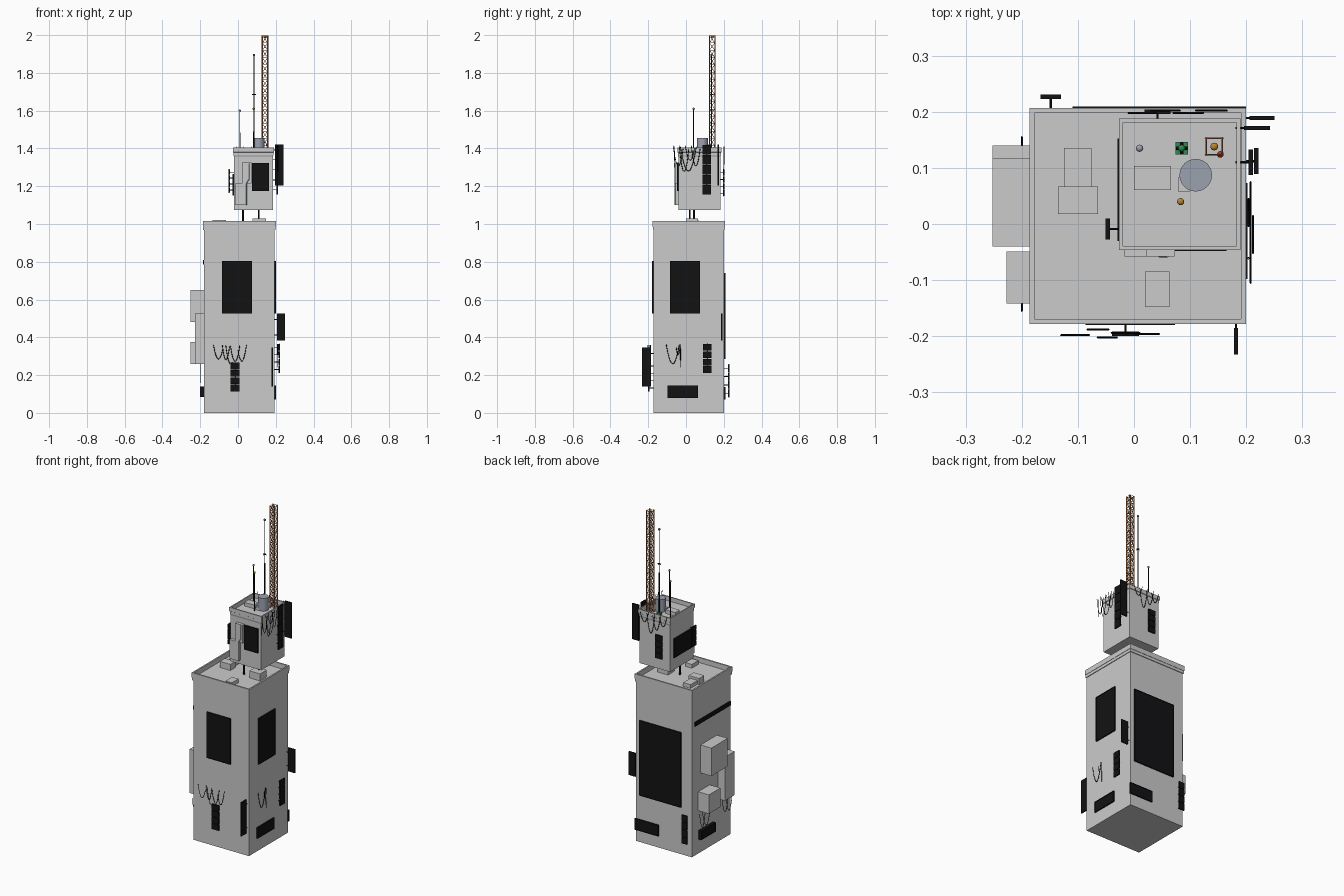
import bpy, bmesh, math
from mathutils import Vector, Matrix

if "Cube" in bpy.data.objects:
    bpy.data.objects.remove(bpy.data.objects["Cube"])


def material(name, rgb):
    m = bpy.data.materials.new(name)
    m.diffuse_color = (*rgb, 1)
    m.use_nodes = True
    m.node_tree.nodes["Principled BSDF"].inputs["Base Color"].default_value = m.diffuse_color
    return m


BLACK = material("black", (0.006, 0.006, 0.007))
RUST = material("rust", (0.4, 0.15, 0.06))
STEEL = material("steel_blue", (0.33, 0.36, 0.43))
GREEN = material("green", (0.03, 0.25, 0.08))
ORANGE = material("orange", (0.5, 0.25, 0.03))
RED = material("red", (0.4, 0.03, 0.02))
TEAL = material("teal", (0.35, 0.5, 0.48))


def finish(name, bm, mat=None):
    bmesh.ops.recalc_face_normals(bm, faces=bm.faces)
    me = bpy.data.meshes.new(name)
    bm.to_mesh(me)
    bm.free()
    ob = bpy.data.objects.new(name, me)
    bpy.context.collection.objects.link(ob)
    if mat:
        me.materials.append(mat)
    return ob


def add_box(bm, x0, x1, y0, y1, z0, z1):
    m = Matrix.Translation(((x0 + x1) / 2, (y0 + y1) / 2, (z0 + z1) / 2)) @ \
        Matrix.Diagonal((abs(x1 - x0), abs(y1 - y0), abs(z1 - z0), 1))
    bmesh.ops.create_cube(bm, size=1, matrix=m)


def box(name, *dims, mat=None):
    bm = bmesh.new()
    add_box(bm, *dims)
    return finish(name, bm, mat)


def add_bar(bm, p, q, r, sides=4):
    p, q = Vector(p), Vector(q)
    d = q - p
    m = Matrix.Translation((p + q) / 2) @ d.to_track_quat('Z', 'Y').to_matrix().to_4x4()
    bmesh.ops.create_cone(bm, cap_ends=True, segments=sides, radius1=r, radius2=r,
                          depth=d.length, matrix=m)


def bars(name, segs, r, mat=None, sides=4):
    bm = bmesh.new()
    for p, q in segs:
        add_bar(bm, p, q, r, sides)
    return finish(name, bm, mat)


def block(name, x0, x1, y0, y1, rings):
    """Rectangular loft: each ring is (outward offset, z)."""
    bm = bmesh.new()
    loops = [[bm.verts.new(v) for v in ((x0 - o, y0 - o, z), (x1 + o, y0 - o, z),
                                        (x1 + o, y1 + o, z), (x0 - o, y1 + o, z))]
             for o, z in rings]
    for a, b in zip(loops, loops[1:]):
        for i in range(4):
            j = (i + 1) % 4
            bm.faces.new((a[i], a[j], b[j], b[i]))
    bm.faces.new(loops[0])
    bm.faces.new(loops[-1])
    return finish(name, bm)


# Wall frames: (u along wall, outward distance d, z) -> world
def place(side, wall, u, d, z):
    return {'F': (u, wall - d, z), 'B': (u, wall + d, z),
            'R': (wall + d, u, z), 'L': (wall - d, u, z)}[side]


def wall_box(bm, side, wall, u0, u1, d0, d1, z0, z1):
    a, b = place(side, wall, u0, d0, z0), place(side, wall, u1, d1, z1)
    add_box(bm, *[c for pair in zip(a, b) for c in sorted(pair)])


def screen(name, side, wall, u0, u1, z0, z1, d=0.006, f=0.004):
    """Flat screen with a raised border."""
    bm = bmesh.new()
    wall_box(bm, side, wall, u0, u1, -0.002, d, z0, z1)
    for a, b, c, e in ((u0, u1, z0, z0 + f), (u0, u1, z1 - f, z1),
                       (u0, u0 + f, z0, z1), (u1 - f, u1, z0, z1)):
        wall_box(bm, side, wall, a, b, 0, d + 0.002, c, e)
    return finish(name, bm, BLACK)


def stacked_sign(name, side, wall, u0, u1, z0, z1, d, n=4):
    """Column of square panels held off the wall on stems."""
    bm = bmesh.new()
    h, mid = (z1 - z0) / n, (u0 + u1) / 2
    for i in range(n):
        z = z0 + i * h
        wall_box(bm, side, wall, u0, u1, d - 0.004, d + 0.004, z + 0.002, z + h - 0.002)
        add_bar(bm, place(side, wall, mid, -0.003, z + h / 2), place(side, wall, mid, d, z + h / 2), 0.002)
    add_bar(bm, place(side, wall, mid, d, z0), place(side, wall, mid, d, z1), 0.002)
    return finish(name, bm, BLACK)


def blade_sign(name, side, wall, u, d0, d1, z0, z1):
    """Sign standing perpendicular to the wall on two arms."""
    bm = bmesh.new()
    wall_box(bm, side, wall, u - 0.0035, u + 0.0035, d0, d1, z0, z1)
    for z in (z0 + 0.03, z1 - 0.03):
        add_bar(bm, place(side, wall, u, -0.003, z), place(side, wall, u, d0 + 0.002, z), 0.002)
    return finish(name, bm, BLACK)


def cables(name, side, wall, spans, r=0.0018):
    """Sagging cables: (u0, u1, distance, z start, z end, sag)."""
    cu = bpy.data.curves.new(name, 'CURVE')
    cu.dimensions = '3D'
    cu.bevel_depth, cu.bevel_resolution = r, 0
    for u0, u1, d, za, zb, sag in spans:
        sp = cu.splines.new('POLY')
        sp.points.add(10)
        for i, p in enumerate(sp.points):
            t = i / 10
            p.co = (*place(side, wall, u0 + (u1 - u0) * t, d,
                           za + (zb - za) * t - sag * 4 * t * (1 - t)), 1)
    cu.materials.append(BLACK)
    ob = bpy.data.objects.new(name, cu)
    bpy.context.collection.objects.link(ob)


# Two building blocks with parapets
block("lower_tower", -0.18, 0.194, -0.172, 0.201,
      [(0, 0), (0, 0.968), (0.004, 0.968), (0.004, 0.985), (0.006, 0.985),
       (0.006, 1.015), (-0.003, 1.015), (-0.003, 0.985)])
block("upper_tower", -0.021, 0.184, -0.04, 0.182,
      [(0, 1.075), (0, 1.355), (0.003, 1.365), (0.003, 1.378), (0.006, 1.38),
       (0.006, 1.404), (-0.001, 1.404), (-0.001, 1.378)])
bars("tower_supports", [((x, y, 0.98), (x, y, 1.08)) for x, y in
                        ((0.027, 0.02), (0.11, 0.042))], 0.005, BLACK, 8)

# Rooftop units
for i, d in enumerate([(-0.135, -0.064, 0.018, 0.067, 0.98, 1.022),
                       (-0.125, -0.076, 0.067, 0.135, 0.98, 1.008),
                       (0.02, 0.063, -0.148, -0.085, 0.98, 1.008),
                       (0.077, 0.148, 0.0, 0.063, 0.98, 1.028),
                       (0.0, 0.066, 0.061, 0.103, 1.37, 1.4),
                       (0.078, 0.1, 0.058, 0.083, 1.37, 1.395)]):
    box(f"roof_unit_{i}", *d)
tank = bars("water_tank", [((0.11, 0.087, 1.37), (0.11, 0.087, 1.456))], 0.029, STEEL, 24)

# Wall-mounted units on the left side
for i, d in enumerate([(-0.252, -0.178, -0.04, 0.117, 0.48, 0.65),
                       (-0.252, -0.178, 0.03, 0.14, 0.26, 0.375),
                       (-0.227, -0.178, -0.142, -0.049, 0.26, 0.525)]):
    box(f"wall_unit_{i}", *d)

# Stepped duct on the front of the upper block
box("duct_top", 0.022, 0.072, -0.058, -0.038, 1.215, 1.325)
box("duct_bottom", -0.017, 0.045, -0.058, -0.038, 1.1, 1.215)
bars("duct_trim", [((0.045, -0.058, 1.1), (0.045, -0.058, 1.215)),
                   ((0.045, -0.058, 1.215), (0.06, -0.058, 1.24)),
                   ((0.06, -0.058, 1.24), (0.06, -0.058, 1.32))], 0.002, TEAL)

# Lattice mast
cx, cy, h, n = 0.143, 0.138, 0.0145, 16
z0, z1 = 1.375, 1.998
corners = [(cx + sx * h, cy + sy * h) for sx, sy in ((-1, -1), (1, -1), (1, 1), (-1, 1))]
bars("mast_legs", [((x, y, z0), (x, y, z1)) for x, y in corners], 0.0028, RUST)
braces = []
for k in range(n + 1):
    za, zb = z0 + (z1 - z0) * k / n, z0 + (z1 - z0) * (k + 1) / n
    for a, b in zip(corners, corners[1:] + corners[:1]):
        braces.append(((*a, min(za, z1 - 0.002)), (*b, min(za, z1 - 0.002))))
        if k < n:
            braces += [((*a, za), (*b, zb)), ((*b, za), (*a, zb))]
bars("mast_braces", braces, 0.0014, RUST)


# Antennas and beacons
def ball(name, loc, r, mat):
    bm = bmesh.new()
    bmesh.ops.create_uvsphere(bm, u_segments=12, v_segments=8, radius=r, matrix=Matrix.Translation(loc))
    finish(name, bm, mat)


for i, (x, y, top, mat) in enumerate([(0.01, 0.135, 1.6, STEEL), (0.083, 0.04, 1.61, ORANGE),
                                      (0.085, 0.135, 1.895, GREEN)]):
    bars(f"antenna_{i}", [((x, y, 1.37), (x, y, top))], 0.0022, BLACK, 6)
    bars(f"antenna_sleeve_{i}", [((x, y, 1.37), (x, y, 1.37 + (top - 1.37) * 0.5))], 0.0035, BLACK, 6)
    ball(f"antenna_tip_{i}", (x, y, top), 0.0065, mat)
bars("antenna_crossbar", [((0.075, 0.135, 1.685), (0.095, 0.135, 1.685)),
                          ((0.085, 0.125, 1.685), (0.085, 0.145, 1.685))], 0.003, BLACK)
box("antenna_base", 0.074, 0.096, 0.124, 0.146, 1.37, 1.39, mat=GREEN)
ball("mast_beacon", (cx, cy, 1.992), 0.007, ORANGE)
ball("red_beacon", (0.154, 0.124, 1.42), 0.006, RED)

# Flat screens
screen("front_screen", 'F', -0.172, -0.086, 0.073, 0.525, 0.803)
screen("right_screen", 'R', 0.194, -0.086, 0.073, 0.525, 0.803)
screen("back_screen", 'B', 0.201, -0.11, 0.168, 0.285, 0.74)
screen("right_low_screen", 'R', 0.194, -0.098, 0.063, 0.08, 0.146)
screen("back_low_screen", 'B', 0.201, 0.042, 0.2, 0.07, 0.138)
screen("left_strip", 'L', -0.18, -0.165, 0.175, 0.785, 0.81, d=0.004, f=0.003)
screen("left_low_screen", 'L', -0.18, 0.0, 0.138, 0.085, 0.14, d=0.018)
screen("upper_front_screen", 'F', -0.04, 0.073, 0.165, 1.175, 1.322)
screen("upper_left_screen", 'L', -0.021, -0.03, 0.152, 1.15, 1.265)

# Stacked signs
stacked_sign("front_stack", 'F', -0.172, -0.039, 0.009, 0.112, 0.268, 0.024)
stacked_sign("right_stack", 'R', 0.194, 0.089, 0.135, 0.21, 0.367, 0.024)
stacked_sign("back_stack", 'B', 0.201, -0.167, -0.13, 0.082, 0.258, 0.026)
stacked_sign("upper_right_stack", 'R', 0.184, 0.087, 0.133, 1.155, 1.42, 0.024, 5)
stacked_sign("upper_left_stack", 'L', -0.021, -0.028, 0.01, 1.165, 1.29, 0.026)
stacked_sign("upper_back_stack", 'B', 0.182, 0.019, 0.065, 1.145, 1.29, 0.018)

# Blade signs
blade_sign("front_blade", 'F', -0.172, 0.182, 0.013, 0.061, 0.14, 0.345)
blade_sign("right_blade", 'R', 0.194, 0.189, 0.012, 0.056, 0.382, 0.525)
blade_sign("upper_right_blade", 'R', 0.184, 0.171, 0.012, 0.058, 1.203, 1.42)

# Hanging cables
cables("front_cables", 'F', -0.172, [
    (-0.13, -0.08, 0.026, 0.36, 0.34, 0.065), (-0.083, -0.045, 0.016, 0.36, 0.35, 0.075),
    (-0.065, -0.03, 0.03, 0.36, 0.27, 0.045), (-0.04, 0.01, 0.022, 0.355, 0.36, 0.085),
    (0.0, 0.045, 0.024, 0.33, 0.36, 0.07)])
cables("right_cables", 'R', 0.194, [
    (-0.105, -0.035, 0.014, 0.365, 0.365, 0.105), (-0.052, -0.03, 0.018, 0.35, 0.365, 0.05),
    (-0.03, -0.028, 0.014, 0.365, 0.24, 0.0)])
cables("left_cables", 'L', -0.18, [
    (0.155, 0.1, 0.02, 0.25, 0.25, 0.09), (0.13, 0.05, 0.02, 0.26, 0.26, 0.1),
    (-0.1, -0.155, 0.02, 0.25, 0.24, 0.08), (-0.06, -0.12, 0.02, 0.26, 0.26, 0.09)])
cables("upper_right_cables", 'R', 0.184, [
    (-0.1 + 0.032 * i, -0.045 + 0.03 * i, 0.02 + 0.004 * (i % 3), 1.415, 1.4,
     0.07 + 0.03 * (i % 3)) for i in range(1, 5)] + [
    (-0.06, -0.062, 0.02, 1.41, 1.3, 0), (-0.03, 0.055, 0.024, 1.41, 1.41, 0.13)])
cables("upper_back_cables", 'B', 0.182, [
    (-0.01 + 0.04 * i, 0.04 + 0.042 * i, 0.016 + 0.004 * (i % 2), 1.41, 1.4,
     0.06 + 0.03 * (i % 3)) for i in range(4)])
